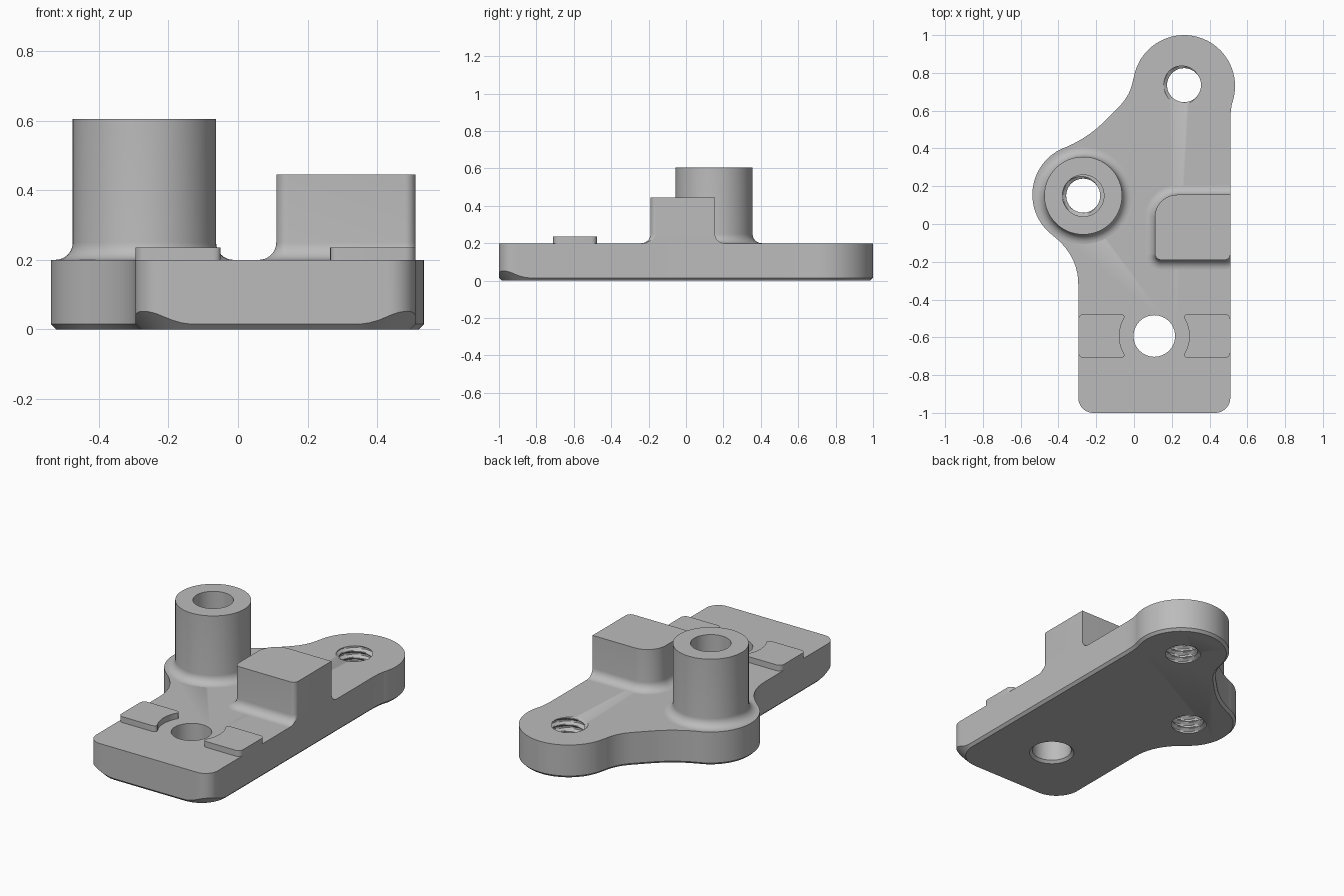
import bpy, bmesh, math
from mathutils import Vector

if "Cube" in bpy.data.objects:
    bpy.data.objects.remove(bpy.data.objects["Cube"], do_unlink=True)

grey = bpy.data.materials.new("machined_grey")
grey.use_nodes = True
grey.diffuse_color = (0.5, 0.5, 0.5, 1)
grey.node_tree.nodes["Principled BSDF"].inputs["Base Color"].default_value = (0.5, 0.5, 0.5, 1)


# 2D outline helpers
def arc(cx, cy, r, a0, a1, n=10):
    angles = [math.radians(a0 + (a1 - a0) * i / n) for i in range(n + 1)]
    return [Vector((cx + r * math.cos(a), cy + r * math.sin(a))) for a in angles]


def blend(p, c, q, n=10):
    p, c, q = Vector(p), Vector(c), Vector(q)
    ts = [i / n for i in range(n + 1)]
    return [p * (1 - t) ** 2 + c * 2 * t * (1 - t) + q * t * t for t in ts]


def between(p, q, n=12):
    return [Vector(p).lerp(Vector(q), i / n) for i in range(1, n)]


def offset(outline, d):
    result = []
    for i, p in enumerate(outline):
        e1 = (p - outline[i - 1]).normalized()
        e2 = (outline[(i + 1) % len(outline)] - p).normalized()
        n1, n2 = Vector((e1.y, -e1.x)), Vector((e2.y, -e2.x))
        result.append(p + (n1 + n2) * d / (1 + n1.dot(n2)))
    return result


def at(outline, z):
    return [(p.x, p.y, z) for p in outline]


# Skin a stack of matching rings, capped or wrapped into a tube
def loft(name, rings, wrap=False):
    bm = bmesh.new()
    rows = [[bm.verts.new(p) for p in ring] for ring in rings]
    n = len(rows[0])
    pairs = list(zip(rows, rows[1:]))
    if wrap:
        pairs.append((rows[-1], rows[0]))
    else:
        bm.faces.new(rows[0][::-1])
        bm.faces.new(rows[-1])
    for a, b in pairs:
        for i in range(n):
            j = (i + 1) % n
            bm.faces.new((a[i], a[j], b[j], b[i]))
    bmesh.ops.recalc_face_normals(bm, faces=bm.faces)
    mesh = bpy.data.meshes.new(name)
    bm.to_mesh(mesh)
    bm.free()
    mesh.materials.append(grey)
    obj = bpy.data.objects.new(name, mesh)
    bpy.context.collection.objects.link(obj)
    return obj


def select(obj):
    bpy.ops.object.select_all(action="DESELECT")
    obj.select_set(True)
    bpy.context.view_layer.objects.active = obj


def smooth(obj):
    select(obj)
    bpy.ops.object.shade_smooth_by_angle(angle=math.radians(30))


def circle(x, y, r, z, n=64):
    return at(arc(x, y, r, 0, 360, n)[:-1], z)


# Cut a hole and discard the cutter
def cut(obj, cutter):
    mod = obj.modifiers.new("hole", "BOOLEAN")
    mod.operation, mod.solver, mod.object = "DIFFERENCE", "EXACT", cutter
    select(obj)
    bpy.ops.object.modifier_apply(modifier=mod.name)
    bpy.data.objects.remove(cutter, do_unlink=True)


# Helical thread: radius follows height minus turn angle
def thread_cutter(x, y, inner=0.09, depth=0.018, pitch=0.04, n=48):
    rings = []
    for k in range(49):
        z = -0.02 + k * pitch / 8
        ring = []
        for i in range(n):
            phase = (z / pitch - i / n) % 1
            r = inner + depth * min(1, max(0, 1.6 - 4 * abs(phase - 0.5)))
            a = math.tau * i / n
            ring.append((x + r * math.cos(a), y + r * math.sin(a), z))
        rings.append(ring)
    return loft("thread_cutter", rings)


TOP = 0.2
LEFT, RIGHT, MID = -0.295, 0.51, 0.1075
BOSS = (-0.269, 0.15)
HOLE = (MID, -0.593)

# Base plate outline
outline = arc(LEFT + 0.08, -0.92, 0.08, 180, 270)
outline += between((LEFT + 0.08, -1), (RIGHT - 0.08, -1), 24)
outline += arc(RIGHT - 0.08, -0.92, 0.08, 270, 360)
outline += between((RIGHT, -0.92), (RIGHT, -0.75))
outline += blend((RIGHT, 0.53), (RIGHT, 0.61), (0.522, 0.647))
outline += arc(0.265, 0.73, 0.27, -17, 170, 40)
outline += blend((-0.005, 0.765), (-0.016, 0.684), (-0.083, 0.617))
outline += blend((-0.155, 0.545), (-0.248, 0.452), (-0.37, 0.403))
outline += arc(-0.27, 0.155, 0.268, 114, 232, 30)
outline += blend((-0.43, -0.061), (LEFT, -0.166), (LEFT, -0.32))[1:]
outline += between((LEFT, -0.75), (LEFT, -0.92))

# Bottom chamfer, with wider conical cuts at the two front corners
chamfer, cone = 0.015, 0.17
bottom, rim = [], []
for p, inner in zip(outline, offset(outline, -chamfer)):
    side = LEFT + cone if p.x < MID else RIGHT - cone
    c = Vector((side, -1 + cone))
    h = chamfer
    if p.y < c.y and abs(p.x - MID) > abs(side - MID):
        v = p - c
        h += max(0, v.length - cone)
        inner = c + v.normalized() * (cone - chamfer)
    bottom.append((inner.x, inner.y, 0))
    rim.append((p.x, p.y, h))
plate = loft("base_plate", [bottom, rim, at(outline, TOP)])

# Holes in the plate
profile = [(0.145, -0.02), (0.11, 0.015), (0.11, 0.25)]
cut(plate, loft("hole_cutter", [circle(*HOLE, r, z) for r, z in profile]))
cut(plate, thread_cutter(0.265, 0.735))
cut(plate, thread_cutter(*BOSS))
smooth(plate)

# Shared root fillet: (outward offset, height)
fillet = []
for i in range(9):
    a = math.pi / 2 * i / 8
    fillet.append((0.05 * (1 - math.sin(a)), TOP + 0.05 * (1 - math.cos(a))))

# Hollow cylindrical boss
profile = [(0.206 + o, z) for o, z in fillet]
profile += [(0.206, 0.605), (0.11, 0.605), (0.11, TOP)]
smooth(loft("hollow_boss", [circle(*BOSS, r, z) for r, z in profile], wrap=True))

# Stop block, flush with the right edge of the plate
shape = arc(0.145, -0.155, 0.035, 180, 270) + arc(0.48, -0.16, 0.03, 270, 360)
shape += [Vector((RIGHT, 0.155))] + arc(0.23, 0.035, 0.12, 90, 180, 16)
rings = []
for o, z in fillet + [(0, 0.445)]:
    rings.append([(min(p.x, RIGHT), p.y, z) for p in offset(shape, o)])
smooth(loft("stop_block", rings))

# Pair of raised pads with an edge curved around the hole
pad = arc(LEFT + 0.03, -0.68, 0.03, 180, 270, 6)
pad += blend((-0.075, -0.71), (-0.05, -0.71), (-0.05, -0.69), 5)
pad += arc(*HOLE, 0.185, 211, 149, 16)
pad += blend((-0.05, -0.496), (-0.05, -0.476), (-0.075, -0.476), 5)
pad += arc(LEFT + 0.03, -0.506, 0.03, 90, 180, 6)
mirrored = [Vector((2 * MID - p.x, p.y)) for p in pad]
for name, shape in (("left_edge_pad", pad), ("right_edge_pad", mirrored)):
    smooth(loft(name, [at(shape, TOP), at(shape, 0.235)]))
